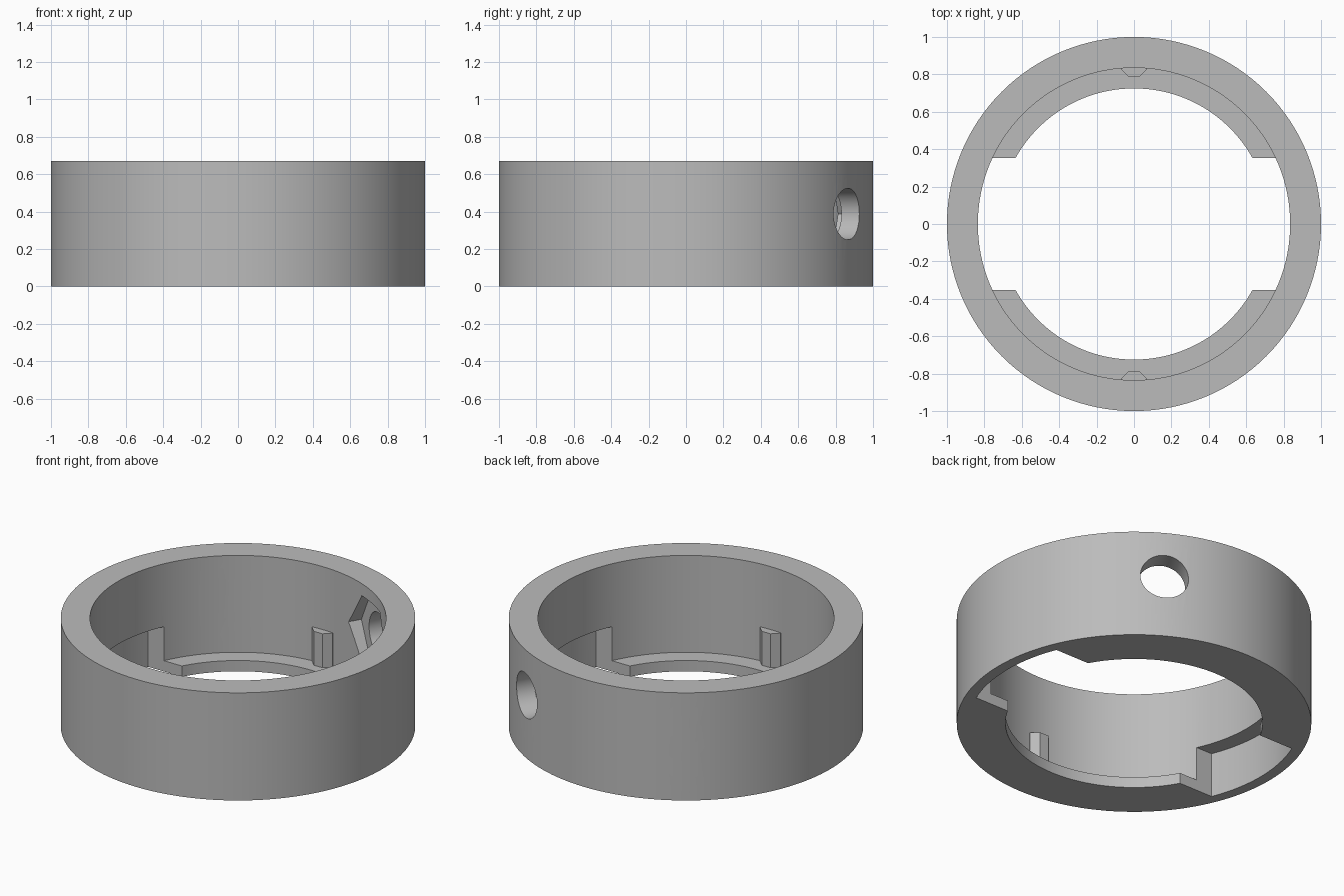
import bpy, bmesh
from math import sin, cos, asin, pi, radians
from mathutils import Matrix

cube = bpy.data.objects.get("Cube")
if cube:
    bpy.data.objects.remove(cube, do_unlink=True)

HEIGHT, OUTER, INNER = 0.67, 1.0, 0.835
LIP_RADIUS, LIP_TOP = 0.725, 0.067
SLOT_RADIUS, SLOT_TOP, SLOT_HALF = 0.935, 0.278, 0.352
HOLE_Z = 0.387
SEGMENTS = 128

grey = bpy.data.materials.new("plain grey")
grey.use_nodes = True
colour = (0.5, 0.5, 0.5, 1)
grey.diffuse_color = colour
grey.node_tree.nodes["Principled BSDF"].inputs["Base Color"].default_value = colour


def add_object(name, bm):
    bmesh.ops.recalc_face_normals(bm, faces=bm.faces)
    mesh = bpy.data.meshes.new(name)
    bm.to_mesh(mesh)
    bm.free()
    mesh.materials.append(grey)
    obj = bpy.data.objects.new(name, mesh)
    bpy.context.collection.objects.link(obj)
    return obj


def prism(name, outline, low, high, matrix=Matrix()):
    """Extrude a flat outline from low to high, then place it."""
    bm = bmesh.new()
    face = bm.faces.new([bm.verts.new((x, y, low)) for x, y in outline])
    top = bmesh.ops.extrude_face_region(bm, geom=[face])["geom"]
    verts = [v for v in top if isinstance(v, bmesh.types.BMVert)]
    bmesh.ops.translate(bm, verts=verts, vec=(0, 0, high - low))
    bm.transform(matrix)
    return add_object(name, bm)


def arc(radius, start, end, count):
    angles = [start + (end - start) * i / count for i in range(count + 1)]
    return [(radius * cos(a), radius * sin(a)) for a in angles]


def circle(radius, count):
    return arc(radius, 0, 2 * pi, count)[:-1]


def lathe(name, profile):
    """Closed ring made by turning a closed profile round z."""
    bm = bmesh.new()
    rings = [[bm.verts.new((x, y, z)) for x, y in circle(r, SEGMENTS)]
             for r, z in profile]
    for i, ring in enumerate(rings):
        above = rings[(i + 1) % len(rings)]
        for j in range(SEGMENTS):
            k = (j + 1) % SEGMENTS
            bm.faces.new((ring[j], ring[k], above[k], above[j]))
    return add_object(name, bm)


# Collar wall with an inward lip at the bottom
collar = lathe("collar", [(OUTER, 0), (OUTER, HEIGHT), (INNER, HEIGHT),
                          (INNER, LIP_TOP), (LIP_RADIUS, LIP_TOP), (LIP_RADIUS, 0)])

# Side slots that break the lip and hollow the lower wall
half = asin(SLOT_HALF / SLOT_RADIUS)
slot = arc(SLOT_RADIUS, -half, half, 20) + arc(SLOT_RADIUS, pi - half, pi + half, 20)
cutters = [prism("slot_cutter", slot, -0.2, SLOT_TOP)]

# Two rear screw holes, each with a hexagonal nut pocket inside
for angle in (radians(60), radians(123.8)):
    c, s = cos(angle), sin(angle)
    place = Matrix(((-s, 0, c, 0), (c, 0, s, 0), (0, 1, 0, HOLE_Z), (0, 0, 0, 1)))
    cutters.append(prism("nut_cutter", circle(0.24, 6), 0.5, 0.88, place))
    cutters.append(prism("hole_cutter", circle(0.1375, 48), 0.45, 1.2, place))

bpy.context.view_layer.objects.active = collar
for cutter in cutters:
    cutter.hide_render = True
    mod = collar.modifiers.new("cut", "BOOLEAN")
    mod.operation = "DIFFERENCE"
    mod.solver = "EXACT"
    mod.object = cutter
    bpy.ops.object.modifier_apply(modifier=mod.name)
for cutter in cutters:
    bpy.data.objects.remove(cutter, do_unlink=True)

# Small stop ribs on the lip, front and back
rib = [(-0.07, 0.85), (-0.07, 0.828), (-0.03, 0.788),
       (0.03, 0.788), (0.07, 0.828), (0.07, 0.85)]
for name, side in (("front_rib", -1), ("back_rib", 1)):
    prism(name, [(x, side * y) for x, y in rib], LIP_TOP - 0.01, SLOT_TOP)

# Smooth round walls, sharp rims
bpy.ops.object.select_all(action="DESELECT")
collar.select_set(True)
bpy.context.view_layer.objects.active = collar
bpy.ops.object.shade_smooth_by_angle(angle=radians(30))
